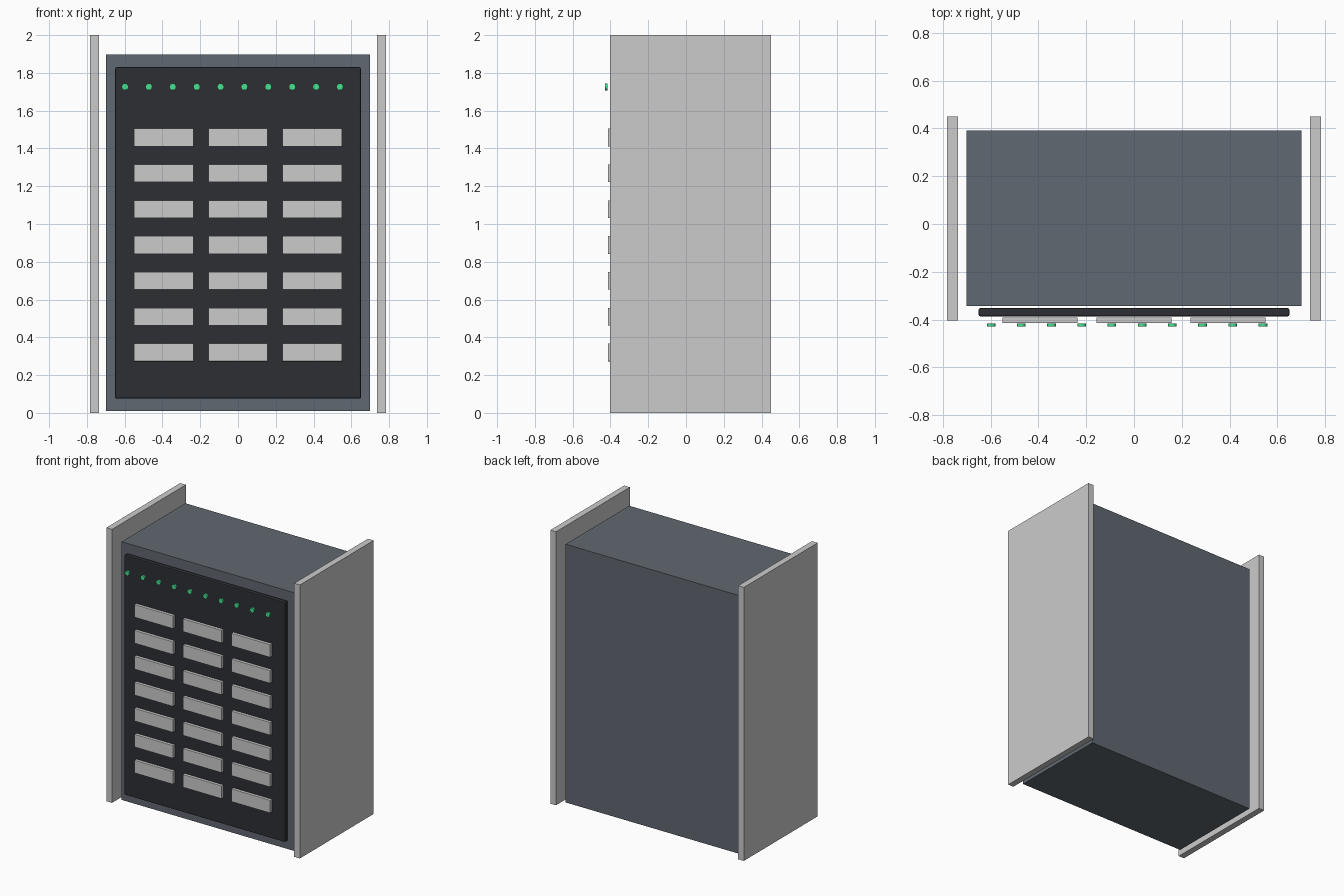
import bpy, math

if "Cube" in bpy.data.objects:
    bpy.data.objects.remove(bpy.data.objects["Cube"])


def material(name, rgb):
    m = bpy.data.materials.new(name)
    m.diffuse_color = (*rgb, 1)
    m.use_nodes = True
    m.node_tree.nodes["Principled BSDF"].inputs["Base Color"].default_value = m.diffuse_color
    return m


def box(name, lo, hi, mat=None, bevel=0):
    centre = [(a + b) / 2 for a, b in zip(lo, hi)]
    bpy.ops.mesh.primitive_cube_add(size=1, location=centre)
    ob = bpy.context.object
    ob.name = name
    ob.scale = [b - a for a, b in zip(lo, hi)]
    bpy.ops.object.transform_apply(location=False, rotation=False, scale=True)
    if mat:
        ob.data.materials.append(mat)
    if bevel:
        mod = ob.modifiers.new("edge_bevel", 'BEVEL')
        mod.width = bevel
        mod.segments = 2
    return ob


body_mat = material("cabinet_grey", (0.12, 0.14, 0.165))
panel_mat = material("panel_black", (0.026, 0.028, 0.034))
led_mat = material("led_green", (0.06, 0.75, 0.28))

# Cabinet body and recessed dark front panel
box("cabinet_body", (-0.70, -0.344, 0.009), (0.70, 0.392, 1.897), body_mat)
box("front_panel", (-0.65, -0.386, 0.076), (0.65, -0.352, 1.83), panel_mat, 0.006)

# Free-standing side panels
for side, x in (("left", -0.76), ("right", 0.76)):
    box(f"side_panel_{side}", (x - 0.023, -0.403, 0), (x + 0.023, 0.45, 2))

# Drive bays: seven rows of three
for row in range(7):
    z = 1.458 - row * 0.1897
    for col in range(3):
        x = (col - 1) * 0.393
        box(f"drive_bay_{row + 1}_{col + 1}", (x - 0.157, -0.414, z - 0.047),
            (x + 0.157, -0.391, z + 0.047), bevel=0.002)

# Row of status lights
for i in range(10):
    bpy.ops.mesh.primitive_cylinder_add(
        vertices=16, radius=0.018, depth=0.013,
        location=(-0.598 + i * 0.1264, -0.423, 1.726),
        rotation=(math.pi / 2, 0, 0))
    led = bpy.context.object
    led.name = f"status_light_{i + 1}"
    led.data.materials.append(led_mat)
    bpy.ops.object.shade_smooth_by_angle()
